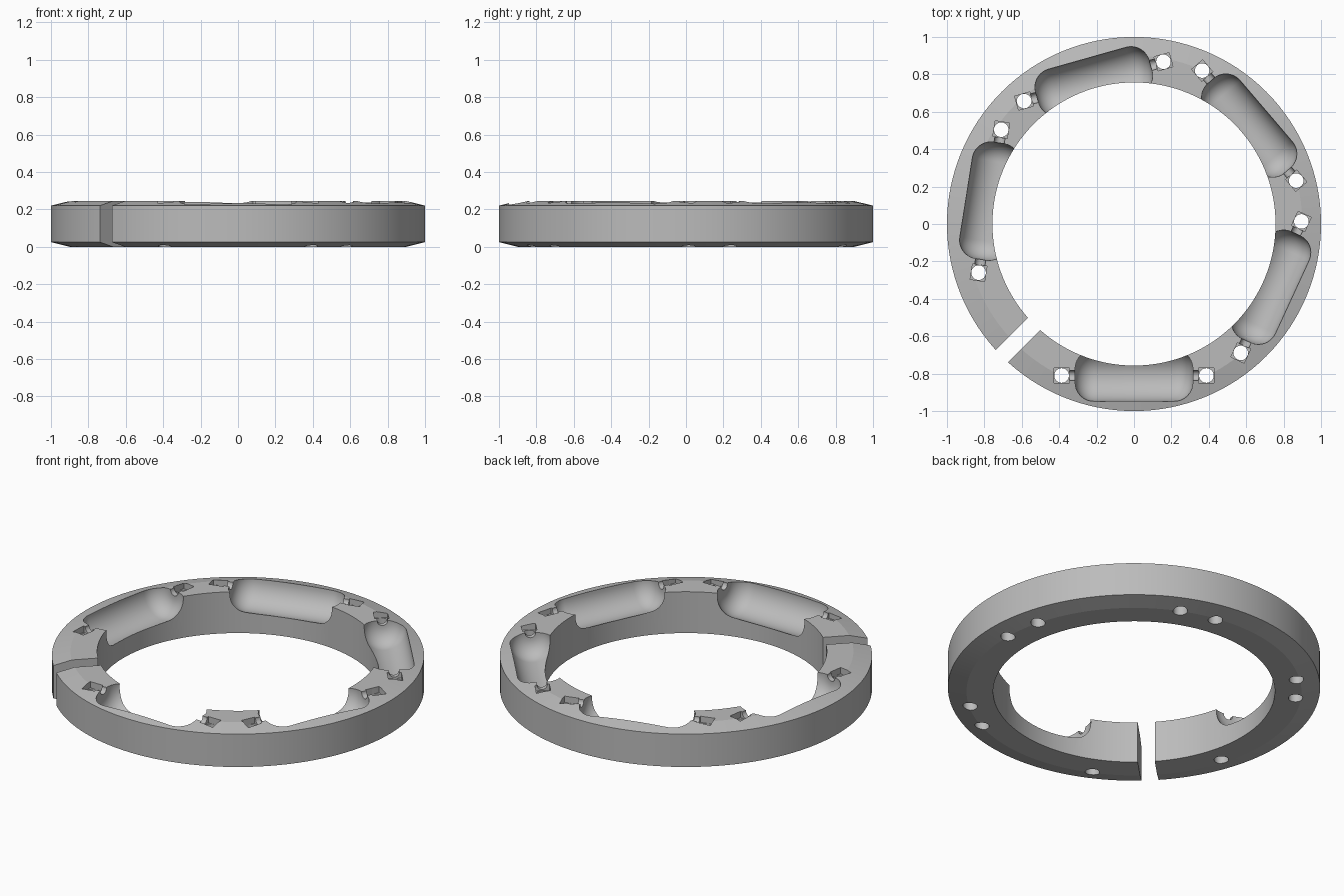
import bpy, bmesh
from math import cos, sin, pi, radians
from mathutils import Matrix

cube = bpy.data.objects.get("Cube")
if cube:
    bpy.data.objects.remove(cube, do_unlink=True)

HEIGHT = 0.245
STEP = 65.25          # degrees between pockets

grey = bpy.data.materials.new("plain_grey")
grey.use_nodes = True
colour = (0.5, 0.5, 0.5, 1)
grey.diffuse_color = colour
grey.node_tree.nodes["Principled BSDF"].inputs["Base Color"].default_value = colour


def to_object(name, bm):
    bmesh.ops.recalc_face_normals(bm, faces=bm.faces)
    mesh = bpy.data.meshes.new(name)
    bm.to_mesh(mesh)
    bm.free()
    mesh.materials.append(grey)
    obj = bpy.data.objects.new(name, mesh)
    bpy.context.collection.objects.link(obj)
    return obj


def lathe(name, points, axis, steps, closed):
    """Spin a profile of points about an axis through the origin."""
    bm = bmesh.new()
    verts = [bm.verts.new(p) for p in points]
    pairs = list(zip(verts, verts[1:]))
    if closed:
        pairs.append((verts[-1], verts[0]))
    edges = [bm.edges.new(p) for p in pairs]
    bmesh.ops.spin(bm, geom=verts + edges, cent=(0, 0, 0), axis=axis,
                   angle=2 * pi, steps=steps, use_merge=True)
    bmesh.ops.remove_doubles(bm, verts=bm.verts, dist=1e-5)
    return to_object(name, bm)


def box(name, size, centre):
    bm = bmesh.new()
    bmesh.ops.create_cube(bm, size=1)
    bmesh.ops.scale(bm, vec=size, verts=bm.verts)
    bmesh.ops.translate(bm, vec=centre, verts=bm.verts)
    return to_object(name, bm)


def rod(name, radius, length, centre, tilt=0):
    bm = bmesh.new()
    bmesh.ops.create_cone(bm, cap_ends=True, segments=32, radius1=radius,
                          radius2=radius, depth=length)
    bm.transform(Matrix.Translation(centre) @ Matrix.Rotation(tilt, 4, 'Y'))
    return to_object(name, bm)


def pocket(radius, half, fillet, centre):
    """Round-ended cylinder lying along x."""
    arc = [(half - fillet + fillet * cos(a), radius - fillet + fillet * sin(a))
           for a in (i * pi / 20 for i in range(11))]
    end = [(half, 0)] + arc
    points = [(x, 0, r) for x, r in end] + [(-x, 0, r) for x, r in reversed(end)]
    obj = lathe("pocket_cutter", points, (1, 0, 0), 48, False)
    obj.data.transform(Matrix.Translation(centre))
    return obj


def cut(target, cutter):
    mod = target.modifiers.new("cut", 'BOOLEAN')
    mod.operation = 'DIFFERENCE'
    mod.solver = 'EXACT'
    mod.object = cutter
    bpy.context.view_layer.objects.active = target
    bpy.ops.object.modifier_apply(modifier=mod.name)
    bpy.data.objects.remove(cutter, do_unlink=True)


# Ring body with gently sloped outer rims
rim = 0.025
profile = [(0.757, 0, 0), (0.9, 0, 0), (1, 0, rim),
           (1, 0, HEIGHT - rim), (0.9, 0, HEIGHT), (0.757, 0, HEIGHT)]
ring = lathe("slotted_ring", profile, (0, 0, 1), 128, True)

# Distance from the centre, pocket radius and pocket axis height
places = [(0.81, 0.138, 0.225), (0.807, 0.125, 0.235), (0.81, 0.12, 0.235),
          (0.792, 0.129, 0.235), (0.78, 0.129, 0.235)]
for k, (pitch, radius, level) in enumerate(places):
    spin = Matrix.Rotation(radians(STEP * k), 4, 'Z')
    cutters = [pocket(radius, 0.315, 0.1, (0, -pitch, level))]

    # Round channel, shallow square recess and through hole at each end
    for s in (-1, 1):
        x = s * 0.387
        cutters += [
            rod("channel_cutter", 0.028, 0.1, (s * 0.33, -pitch, HEIGHT - 0.002), pi / 2),
            box("recess_cutter", (0.084, 0.078, 0.1), (x, -pitch, HEIGHT + 0.013)),
            rod("hole_cutter", 0.039, 1, (x, -pitch, 0.1)),
        ]
    for c in cutters:
        c.data.transform(spin)
        cut(ring, c)

# Gap that opens the ring
gap = box("gap_cutter", (0.6, 0.092, 1), (0.9, 0, 0.1))
gap.data.transform(Matrix.Rotation(radians(225), 4, 'Z'))
cut(ring, gap)

# Smooth curved walls and rims, keep crisp edges
for o in bpy.context.selected_objects:
    o.select_set(False)
ring.select_set(True)
bpy.context.view_layer.objects.active = ring
bpy.ops.object.shade_smooth_by_angle(angle=radians(12))
